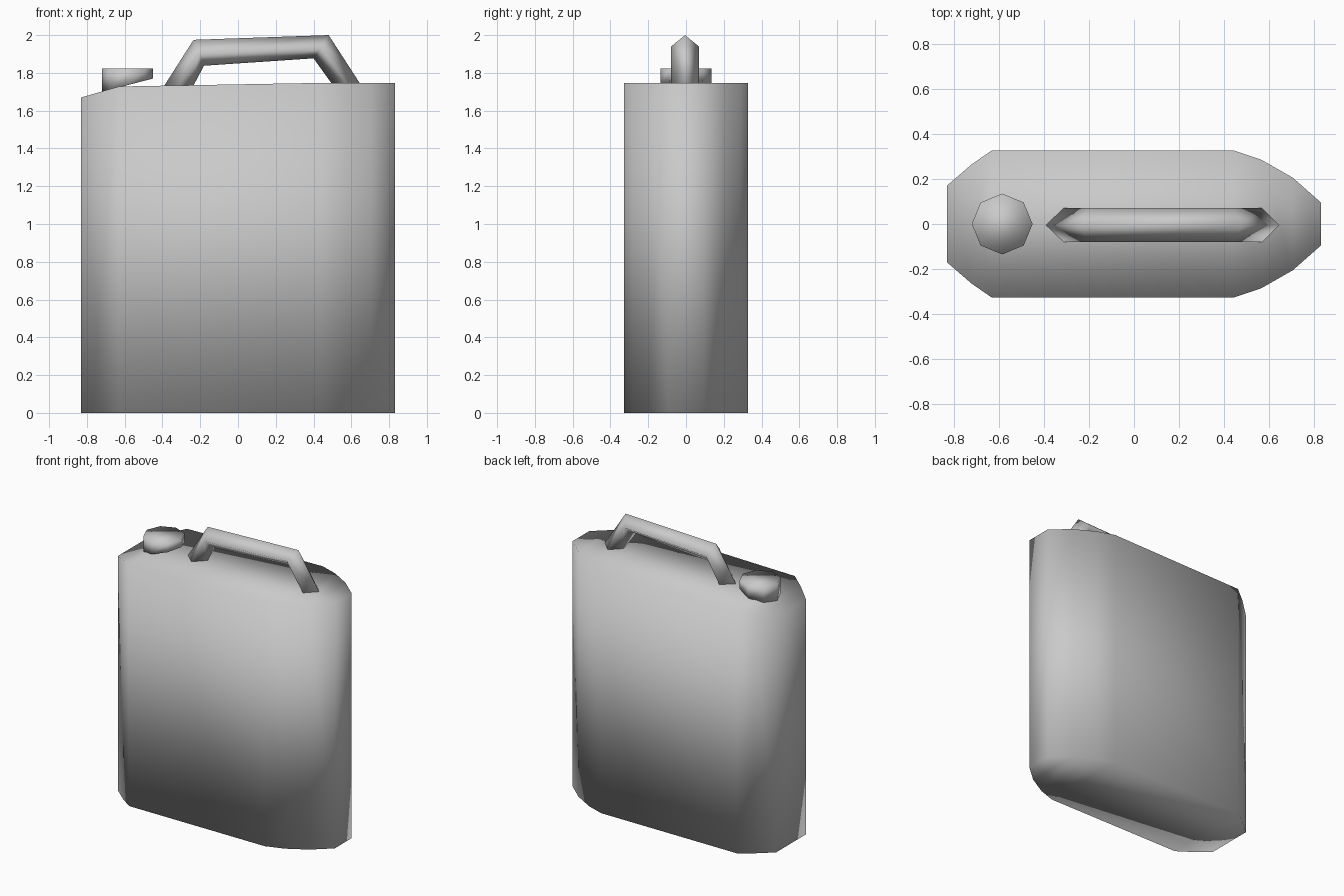
import bpy
import bmesh
from math import cos, sin, pi

if "Cube" in bpy.data.objects:
    bpy.data.objects.remove(bpy.data.objects["Cube"])

grey = bpy.data.materials.new("plain grey")
grey.use_nodes = True
colour = (0.588, 0.588, 0.588, 1)
grey.diffuse_color = colour
grey.node_tree.nodes["Principled BSDF"].inputs["Base Color"].default_value = colour


def loft(name, rings):
    """Skin a row of equal rings, close both ends and shade it smooth."""
    bm = bmesh.new()
    loops = [[bm.verts.new(p) for p in ring] for ring in rings]
    for a, b in zip(loops, loops[1:]):
        for i in range(len(a)):
            j = (i + 1) % len(a)
            bm.faces.new((a[i], a[j], b[j], b[i]))
    bm.faces.new(loops[0])
    bm.faces.new(loops[-1])
    bmesh.ops.recalc_face_normals(bm, faces=bm.faces)
    mesh = bpy.data.meshes.new(name)
    bm.to_mesh(mesh)
    bm.free()
    mesh.materials.append(grey)
    mesh.shade_smooth()
    obj = bpy.data.objects.new(name, mesh)
    bpy.context.collection.objects.link(obj)
    return obj


# Can body: half width and top height at stations along its length
stations = [(-0.83, 0.17, 1.67), (-0.72, 0.265, 1.702), (-0.63, 0.327, 1.728),
            (0.44, 0.327, 1.747), (0.565, 0.285, 1.747),
            (0.705, 0.205, 1.747), (0.83, 0.095, 1.747)]
loft("can_body", [[(x, -w, 0), (x, w, 0), (x, w, top), (x, -w, top)]
                  for x, w, top in stations])

# Eight-sided cap, its underside tilted to follow the sloping shoulder
cap_x, cap_r = -0.585, 0.135


def cap_ring(height, tilt):
    ring = []
    for i in range(8):
        a = i * pi / 4
        dx = cap_r * cos(a)
        ring.append((cap_x + dx, cap_r * sin(a), height + tilt * dx))
    return ring


loft("filler_cap", [cap_ring(1.735, 0.26), cap_ring(1.822, 0)])

# Carrying handle: diamond section, given by outer and inner ridge points
ridges = [((-0.395, 1.725), (-0.24, 1.725)),
          ((-0.235, 1.975), (-0.18, 1.838)),
          ((0.48, 2.0), (0.40, 1.877)),
          ((0.645, 1.745), (0.495, 1.745))]
mid_y, half = -0.005, 0.075
rings = []
for (ox, oz), (ix, iz) in ridges:
    mx, mz = (ox + ix) / 2, (oz + iz) / 2
    rings.append([(ox, mid_y, oz), (mx, mid_y + half, mz),
                  (ix, mid_y, iz), (mx, mid_y - half, mz)])
loft("carrying_handle", rings)
